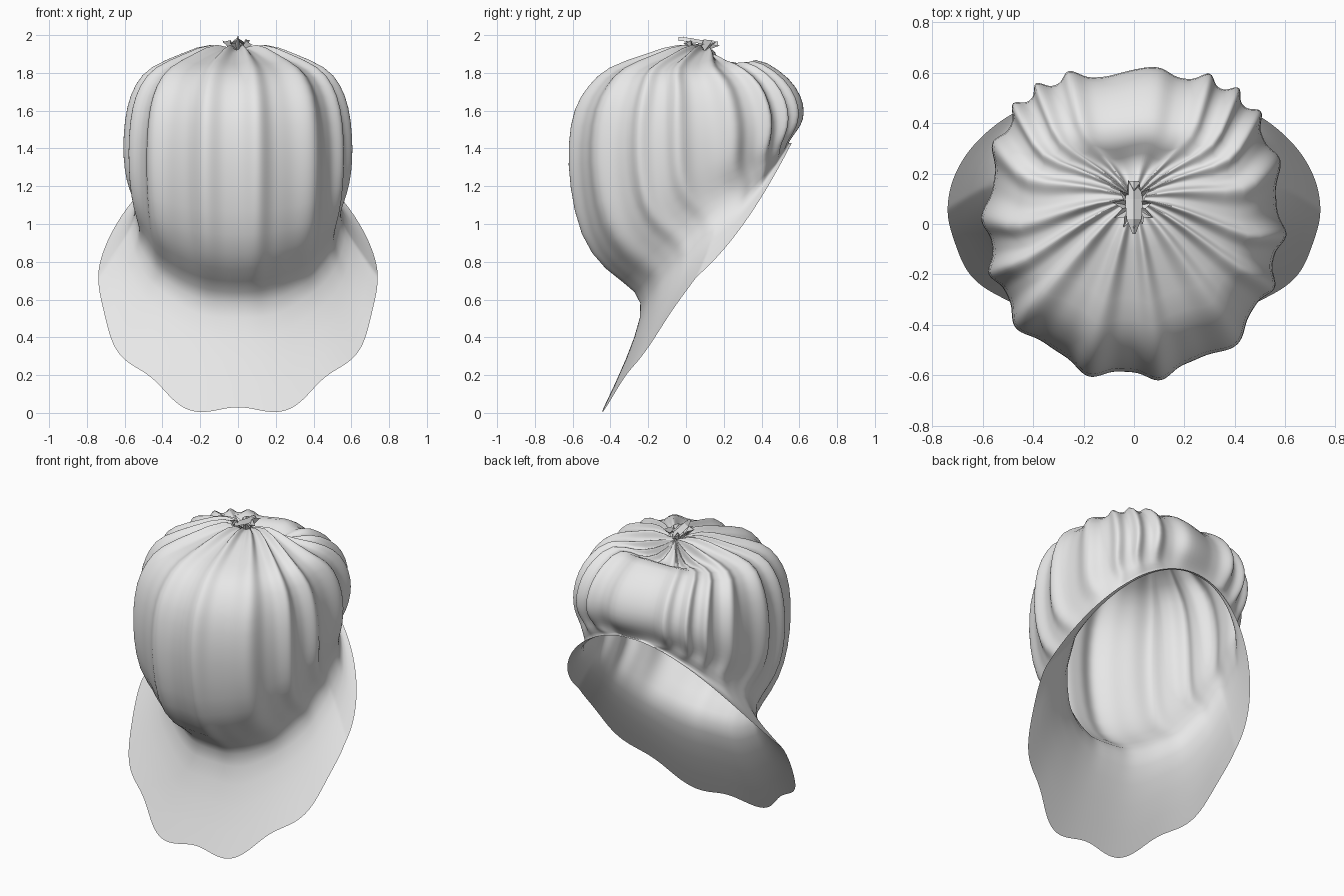
import bpy, bmesh, math, random

random.seed(4)
if "Cube" in bpy.data.objects:
    bpy.data.objects.remove(bpy.data.objects["Cube"])

cloth = bpy.data.materials.new("pale_grey_cloth")
cloth.use_nodes = True
cloth.diffuse_color = (0.8, 0.8, 0.8, 1)
cloth.node_tree.nodes["Principled BSDF"].inputs["Base Color"].default_value = (0.8, 0.8, 0.8, 1)

COLS = 160
PLEATS = 17

# half width, y front, y back, z front, z side, z back, pleat depth
CROWN = [
    (.01, .09, .11, 1.91, 1.91, 1.90, .00),
    (.13, -.02, .19, 1.95, 1.95, 1.77, .08),
    (.28, -.20, .27, 1.885, 1.89, 1.79, .05),
    (.45, -.41, .34, 1.825, 1.825, 1.89, .04),
    (.52, -.50, .48, 1.73, 1.74, 1.81, .045),
    (.565, -.575, .56, 1.62, 1.62, 1.73, .04),
    (.585, -.61, .605, 1.42, 1.47, 1.63, .035),
    (.585, -.60, .60, 1.20, 1.34, 1.55, .035),
    (.575, -.55, .575, .93, 1.23, 1.50, .03),
    (.55, -.43, .55, .75, 1.14, 1.46, .02),
    (.53, -.245, .54, .64, 1.08, 1.43, .01),
]
SKIRT = [
    (.56, -.23, .545, .52, .98, 1.43, .005),
    (.65, -.32, .553, .27, .85, 1.43, .015),
    (.74, -.45, .56, .00, .72, 1.43, .03),
]


def power(value, p):
    return math.copysign(abs(value) ** p, value)


def loop_point(row, angle, kind):
    """Point on one loop; angle zero is the front."""
    w, yf, yb, zf, zs, zb, depth = row
    s, c = math.sin(angle), math.cos(angle)
    back = c < 0
    # the gathered back is boxier than the front, with finer pleats
    p = 1 - 0.35 * max(0, -c) ** 0.5 - 0.06 * max(0, c) if kind != "skirt" else 1
    wave = angle - 0.3 * s + 0.04 * math.sin(5 * angle) + 0.05
    if kind == "skirt":
        fold = -math.cos(9 * angle) * max(0, c)
    else:
        fold = 0.25 * math.cos(2 * PLEATS * wave) - math.cos(PLEATS * wave)
    k = 1 + depth * fold
    mid, half = (yf + yb) / 2, (yb - yf) / 2
    x = w * power(s, p) * k
    y = mid - half * power(c, p) * k
    # the top sinks into a hollow at the back; the brim curls up to the back
    mix = abs(c)
    if kind == "top" and back:
        mix = mix ** 2
    elif kind == "skirt" and back:
        mix = 0.6 * mix + 0.4 * mix ** 2
    z = zs + ((zb if back else zf) - zs) * mix
    if kind == "top":
        z += depth * 0.22 * fold
    if kind == "skirt":
        z -= depth * fold
    return x, y, z


def add_object(name, bm):
    bmesh.ops.recalc_face_normals(bm, faces=bm.faces)
    mesh = bpy.data.meshes.new(name)
    bm.to_mesh(mesh)
    bm.free()
    mesh.materials.append(cloth)
    obj = bpy.data.objects.new(name, mesh)
    bpy.context.collection.objects.link(obj)
    bpy.ops.object.select_all(action="DESELECT")
    obj.select_set(True)
    bpy.context.view_layer.objects.active = obj
    return obj


def bridge(bm, rings, closed=True):
    for a, b in zip(rings, rings[1:]):
        n = len(a)
        for i in range(n if closed else n - 1):
            j = (i + 1) % n
            bm.faces.new((a[i], a[j], b[j], b[i]))


# Crown and flared brim as one sheet of cloth
bm = bmesh.new()
rings = []
for index, row in enumerate(CROWN + SKIRT):
    kind = "top" if index < 4 else "crown" if index < len(CROWN) else "skirt"
    ring = [bm.verts.new(loop_point(row, math.tau * i / COLS, kind)) for i in range(COLS)]
    rings.append(ring)
bridge(bm, rings)
bonnet = add_object("gathered_bonnet", bm)
bpy.ops.object.shade_smooth()
sub = bonnet.modifiers.new("soft_cloth", "SUBSURF")
sub.levels = sub.render_levels = 1

# Crumpled tuft where the pleats are drawn together
bm = bmesh.new()
rings = [[], [], []]
SPIKES = 22
for i in range(SPIKES):
    angle = math.tau * i / SPIKES
    s, c = math.sin(angle), math.cos(angle)
    out = (0.6 if i % 2 else 1) * random.uniform(0.75, 1.05)
    tip = random.uniform(1.94, 1.98)
    for ring, size, z in zip(rings, (.025, .05, .10), (1.90, 1.925, tip)):
        r = size * (out if size > .03 else 1)
        ring.append(bm.verts.new((r * 0.85 * s, .07 - r * 1.1 * c, z)))
rings[2][0].co.z = 2.0
bridge(bm, rings)
add_object("gathered_tuft", bm)

# Loose flap lying over the gather
bm = bmesh.new()
rings = []
for y, w, z in ((.17, .02, 1.965), (.1, .035, 1.97), (.02, .03, 1.985), (-.04, .006, 1.99)):
    rings.append([bm.verts.new((w * side, y, z - .02 * abs(side))) for side in (-1, 0, 1)])
bridge(bm, rings, closed=False)
add_object("gather_flap", bm)

# Torn ends of cloth hanging inside the hollow
bm = bmesh.new()
for i in range(6):
    x = -.15 + .06 * i
    drop = random.uniform(.06, .12)
    bm.faces.new([bm.verts.new(v) for v in (
        (x - .03, .21, 1.77), (x + .03, .21, 1.77), (x, .22, 1.77 - drop))])
add_object("hanging_ends", bm)
